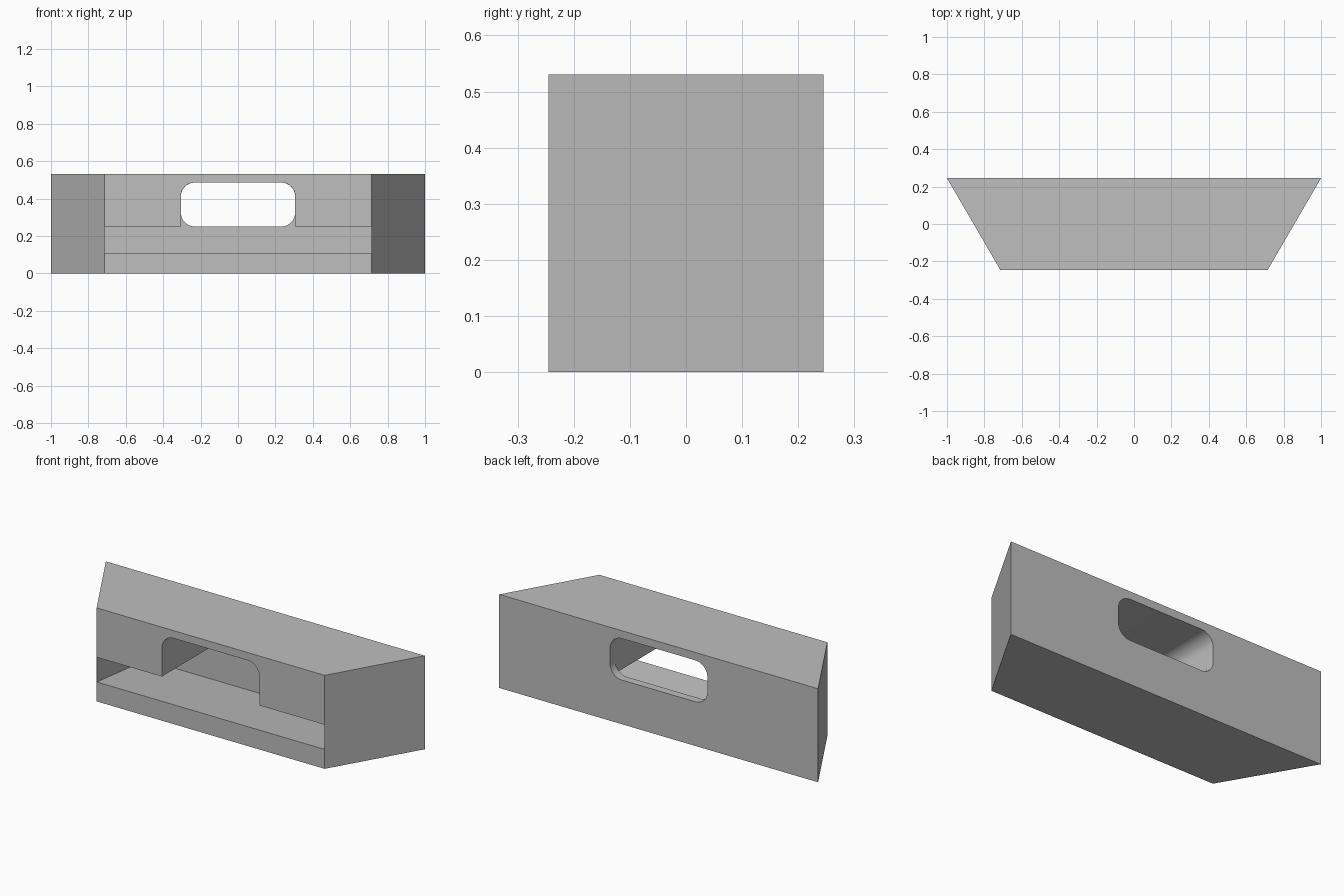
import bpy, bmesh, math

if "Cube" in bpy.data.objects:
    bpy.data.objects.remove(bpy.data.objects["Cube"])

W_BACK, W_FRONT, D, H = 1.0, 0.715, 0.245, 0.53
SLOT_TOP, WALL_Y = 0.25, 0.2          # slot ceiling, inner face of back wall

grey = bpy.data.materials.new("plain_grey")
grey.diffuse_color = (0.52, 0.52, 0.52, 1)
grey.use_nodes = True
grey.node_tree.nodes["Principled BSDF"].inputs["Base Color"].default_value = grey.diffuse_color


def prism(name, start, offset):
    """Extrude a closed polygon (3D points) along an offset."""
    bm = bmesh.new()
    face = bm.faces.new([bm.verts.new(p) for p in start])
    ext = bmesh.ops.extrude_face_region(bm, geom=[face])["geom"]
    bmesh.ops.translate(bm, vec=offset,
                        verts=[v for v in ext if isinstance(v, bmesh.types.BMVert)])
    bmesh.ops.recalc_face_normals(bm, faces=bm.faces)
    me = bpy.data.meshes.new(name)
    bm.to_mesh(me)
    bm.free()
    ob = bpy.data.objects.new(name, me)
    bpy.context.collection.objects.link(ob)
    me.materials.append(grey)
    return ob


def rounded(w, z0, z1, r, y, round_bottom=True, n=10):
    """Rounded rectangle in the xz plane."""
    pts = []
    corners = [(1, 1, 0), (-1, 1, 90)]
    if round_bottom:
        corners += [(-1, -1, 180), (1, -1, 270)]
    for sx, sz, a0 in corners:
        cx, cz = sx * (w - r), (z1 - r if sz > 0 else z0 + r)
        for i in range(n + 1):
            a = math.radians(a0 + 90 * i / n)
            pts.append((cx + r * math.cos(a), y, cz + r * math.sin(a)))
    if not round_bottom:
        pts += [(-w, y, z0), (w, y, z0)]
    return pts


# Body: trapezoid block
body = prism("trapezoid_body", [(-W_BACK, D, 0), (W_BACK, D, 0),
                                (W_FRONT, -D, 0), (-W_FRONT, -D, 0)], (0, 0, H))

# Front slot with a floor sloping down to the back wall
def floor_z(y):
    return 0.11 - 0.1 * (y + D)

X = W_FRONT - 0.001
slot = prism("slot_cutter", [(-X, -0.4, floor_z(-0.4)), (-X, WALL_Y, floor_z(WALL_Y)),
                             (-X, WALL_Y, SLOT_TOP), (-X, -0.4, SLOT_TOP)], (2 * X, 0, 0))

# Arched tunnel through the front, and rounded window through the back wall
tunnel = prism("tunnel_cutter", rounded(0.306, 0.2, 0.486, 0.075, -0.4, False),
               (0, 0.4 + WALL_Y - 0.0005, 0))
window = prism("window_cutter", rounded(0.3055, 0.2505, 0.4855, 0.075, 0.1), (0, 0.3, 0))

bpy.context.view_layer.objects.active = body
for cutter in (slot, tunnel, window):
    cutter.hide_render = True
    mod = body.modifiers.new("cut", "BOOLEAN")
    mod.operation, mod.solver, mod.object = "DIFFERENCE", "EXACT", cutter
    bpy.ops.object.modifier_apply(modifier=mod.name)
    bpy.data.objects.remove(cutter)

bpy.ops.object.select_all(action="DESELECT")
body.select_set(True)
bpy.ops.object.shade_smooth_by_angle(angle=math.radians(30))
